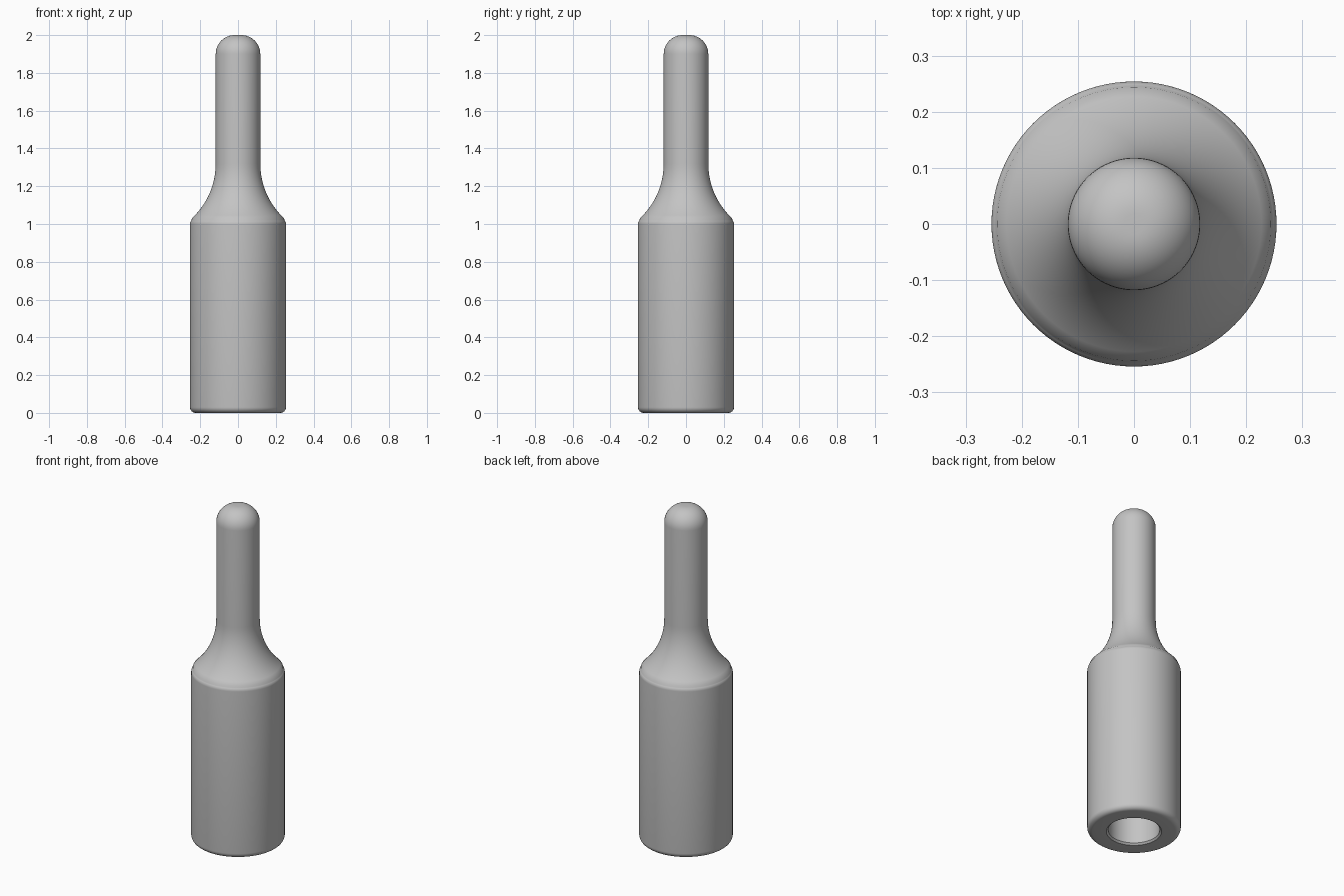
import bpy, bmesh
from math import sin, cos, pi, radians
from mathutils import Matrix, Vector

cube = bpy.data.objects.get("Cube")
if cube:
    bpy.data.objects.remove(cube)

SEGMENTS = 96
BODY_R, PIN_R, BORE_R = 0.254, 0.118, 0.14


def arc(cx, cz, r, start, end, steps):
    """Points (radius, height) along an arc, angles in degrees."""
    angles = [radians(start + (end - start) * i / steps) for i in range(steps + 1)]
    return [(cx + r * cos(a), cz + r * sin(a)) for a in angles]


# Half profile, from the closed end of the bore round the outside to the tip
profile = [(0, 0.8), (BORE_R, 0.8), (BORE_R, 0.01), (BORE_R + 0.01, 0)]
profile += arc(BODY_R - 0.03, 0.03, 0.03, -90, 0, 6)            # rounded foot
profile += arc(BODY_R - 0.03, 1.0, 0.03, 0, 43, 5)              # shoulder edge
profile += arc(PIN_R + 0.396, 1.32, 0.396, 180 + 47, 180, 14)   # concave neck
profile += arc(PIN_R - 0.1, 1.9, 0.1, 0, 90, 12)                # domed tip
profile += [(0, 2.0)]

# Revolve the profile round the z axis
bm = bmesh.new()
verts = [bm.verts.new((r, 0, z)) for r, z in profile]
edges = [bm.edges.new(pair) for pair in zip(verts, verts[1:])]
bmesh.ops.spin(bm, geom=verts + edges, cent=(0, 0, 0), axis=(0, 0, 1),
               angle=2 * pi, steps=SEGMENTS, use_duplicate=False)
bmesh.ops.remove_doubles(bm, verts=bm.verts, dist=0.0002)
bmesh.ops.dissolve_degenerate(bm, edges=bm.edges, dist=0.0001)
bmesh.ops.recalc_face_normals(bm, faces=bm.faces)
mesh = bpy.data.meshes.new("stepped_pin")
bm.to_mesh(mesh)
bm.free()
pin = bpy.data.objects.new("stepped_pin", mesh)
bpy.context.collection.objects.link(pin)

# Plain grey
grey = bpy.data.materials.new("plain_grey")
grey.use_nodes = True
colour = (0.55, 0.55, 0.55, 1)
grey.diffuse_color = colour
grey.node_tree.nodes["Principled BSDF"].inputs["Base Color"].default_value = colour
mesh.materials.append(grey)

# Smooth shading with crisp bore edges
bpy.context.view_layer.objects.active = pin
pin.select_set(True)
bpy.ops.object.shade_smooth_by_angle(angle=radians(35))
